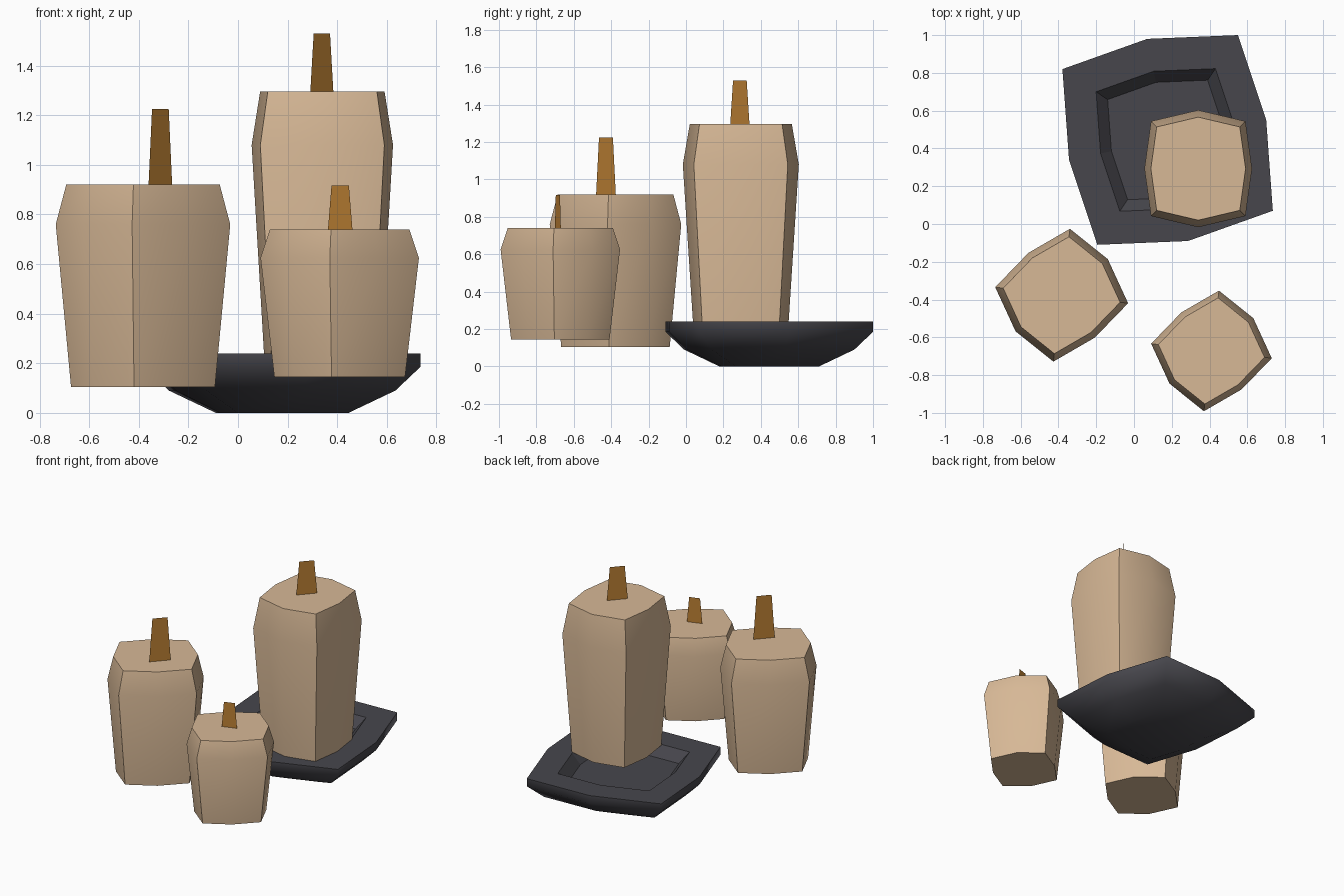
import bpy, bmesh, math
from mathutils import Vector

if "Cube" in bpy.data.objects:
    bpy.data.objects.remove(bpy.data.objects["Cube"])


def material(name, rgb):
    m = bpy.data.materials.new(name)
    m.diffuse_color = (*rgb, 1)
    m.use_nodes = True
    m.node_tree.nodes["Principled BSDF"].inputs["Base Color"].default_value = m.diffuse_color
    return m


WAX = material("tan wax", (0.68, 0.48, 0.305))
WICK = material("orange brown wick", (0.50, 0.215, 0.034))
DISH = material("dark iron", (0.063, 0.062, 0.073))


def finish(bm, name, mat):
    me = bpy.data.meshes.new(name)
    bm.normal_update()
    bm.to_mesh(me)
    bm.free()
    ob = bpy.data.objects.new(name, me)
    me.materials.append(mat)
    bpy.context.collection.objects.link(ob)
    return ob


def loft(bm, outline, centre, levels):
    """Stack scaled copies of an outline (scale, z) and cap both ends."""
    rings = [[bm.verts.new((centre[0] + x * s, centre[1] + y * s, z))
              for x, y in outline] for s, z in levels]
    n = len(outline)
    for a, b in zip(rings, rings[1:]):
        for i in range(n):
            j = (i + 1) % n
            bm.faces.new((a[i], a[j], b[j], b[i]))
    bm.faces.new(rings[0][::-1])
    bm.faces.new(rings[-1])


# Candle cross-section: a square with bulging sides
BASE = [(0.285, 0), (0.25, 0.251), (0, 0.31), (-0.25, 0.251),
        (-0.285, 0), (-0.25, -0.251), (0, -0.31), (0.25, -0.251)]


def candle(name, centre, z0, z1, z2, scale, turn):
    c, s = math.cos(turn), math.sin(turn)
    outline = [((x * c - y * s) * scale, (x * s + y * c) * scale) for x, y in BASE]
    bm = bmesh.new()
    loft(bm, outline, centre, [(0.825, z0), (1, z1), (0.88, z2)])
    ob = finish(bm, name, WAX)
    bpy.ops.object.select_all(action='DESELECT')
    ob.select_set(True)
    bpy.context.view_layer.objects.active = ob
    bpy.ops.object.shade_smooth_by_angle(angle=math.radians(30))


def wick(name, centre, half, z0, z1):
    """Flat tapered card; half is half its width as an x, y vector."""
    c, h = Vector((*centre, 0)), Vector((*half, 0))
    bm = bmesh.new()
    bm.faces.new([bm.verts.new(c + h * k + Vector((0, 0, z)))
                  for k, z in ((-1, z0), (1, z0), (0.7, z1), (-0.7, z1))])
    finish(bm, name, WICK)


TURN = math.radians(-52)
candle("tall_candle", (0.34, 0.293), 0.238, 1.08, 1.295, 1.0, 0)
candle("left_candle", (-0.383, -0.377), 0.105, 0.76, 0.92, 1.0, TURN)
candle("short_candle", (0.41, -0.672), 0.145, 0.625, 0.74, 0.908, TURN)
wick("tall_wick", (0.338, 0.288), (0.047, 0.052), 1.285, 1.53)
wick("left_wick", (-0.313, -0.428), (0.048, 0.053), 0.91, 1.225)
wick("short_wick", (0.412, -0.685), (0.05, 0.016), 0.73, 0.917)

# Dish: skewed eight-sided plate, rounded below, with a sunken centre
half = [(0.557, -0.375), (0.522, 0.105), (0.372, 0.555), (-0.108, 0.535)]
outline = half + [(-x, -y) for x, y in half]
bm = bmesh.new()
loft(bm, outline, (0.178, 0.445),
     [(0.48, 0), (0.82, 0.09), (1, 0.185), (1, 0.24), (0.68, 0.24), (0.57, 0.17)])
bm.normal_update()
for f in bm.faces:
    # underside and rim are smooth, the top and the recess are flat
    inner = all((v.co.xy - Vector((0.178, 0.445))).length < 0.48 for v in f.verts)
    f.smooth = f.normal.z < 0.1 and not (inner and f.normal.z > -0.5)
finish(bm, "candle_dish", DISH)
